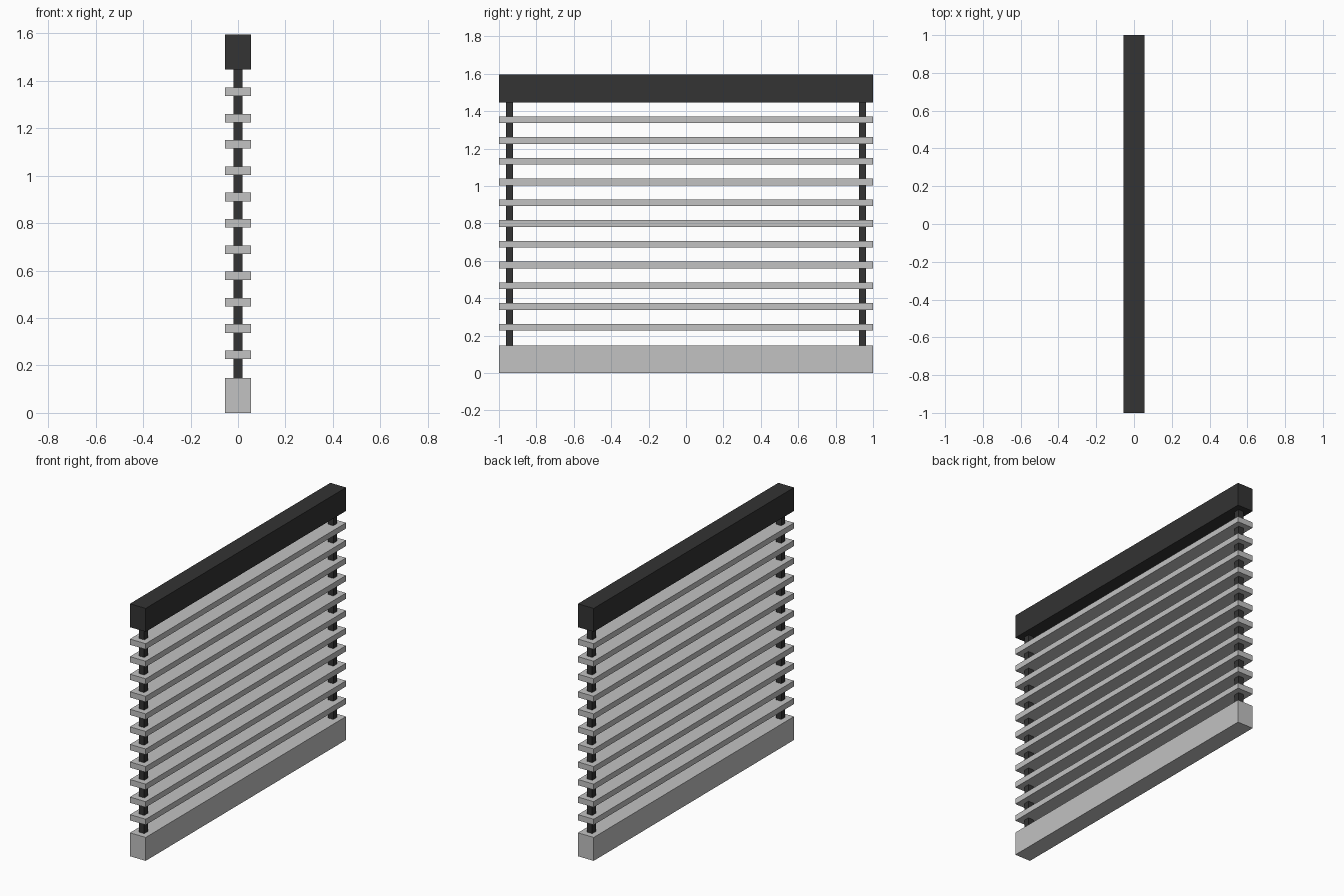
import bpy

if "Cube" in bpy.data.objects:
    bpy.data.objects.remove(bpy.data.objects["Cube"])


def material(name, value):
    m = bpy.data.materials.new(name)
    m.diffuse_color = (value, value, value, 1)
    m.use_nodes = True
    m.node_tree.nodes["Principled BSDF"].inputs["Base Color"].default_value = m.diffuse_color
    return m


light = material("light_grey", 0.54)
dark = material("dark_grey", 0.033)


def box(name, size, location, mat):
    bpy.ops.mesh.primitive_cube_add(size=1, location=location)
    ob = bpy.context.object
    ob.name = name
    ob.scale = size
    bpy.ops.object.transform_apply(location=False, rotation=False, scale=True)
    ob.data.materials.append(mat)
    return ob


WIDTH, DEPTH, HEIGHT = 2.0, 0.11, 1.595
RAIL = 0.148

# Head rail and bottom rail
box("head_rail", (DEPTH, WIDTH, RAIL), (0, 0, HEIGHT - RAIL / 2), dark)
box("bottom_rail", (DEPTH, WIDTH, RAIL), (0, 0, RAIL / 2), light)

# Square cords at each end
for side, y in (("front", -0.944), ("back", 0.944)):
    box(side + "_cord", (0.037, 0.037, HEIGHT - RAIL), (0, y, HEIGHT / 2), dark)

# Evenly spaced slats
for i in range(11):
    z = 0.245 + i * 0.1109
    box(f"slat_{i + 1}", (DEPTH, WIDTH, 0.036), (0, 0, z), light)
